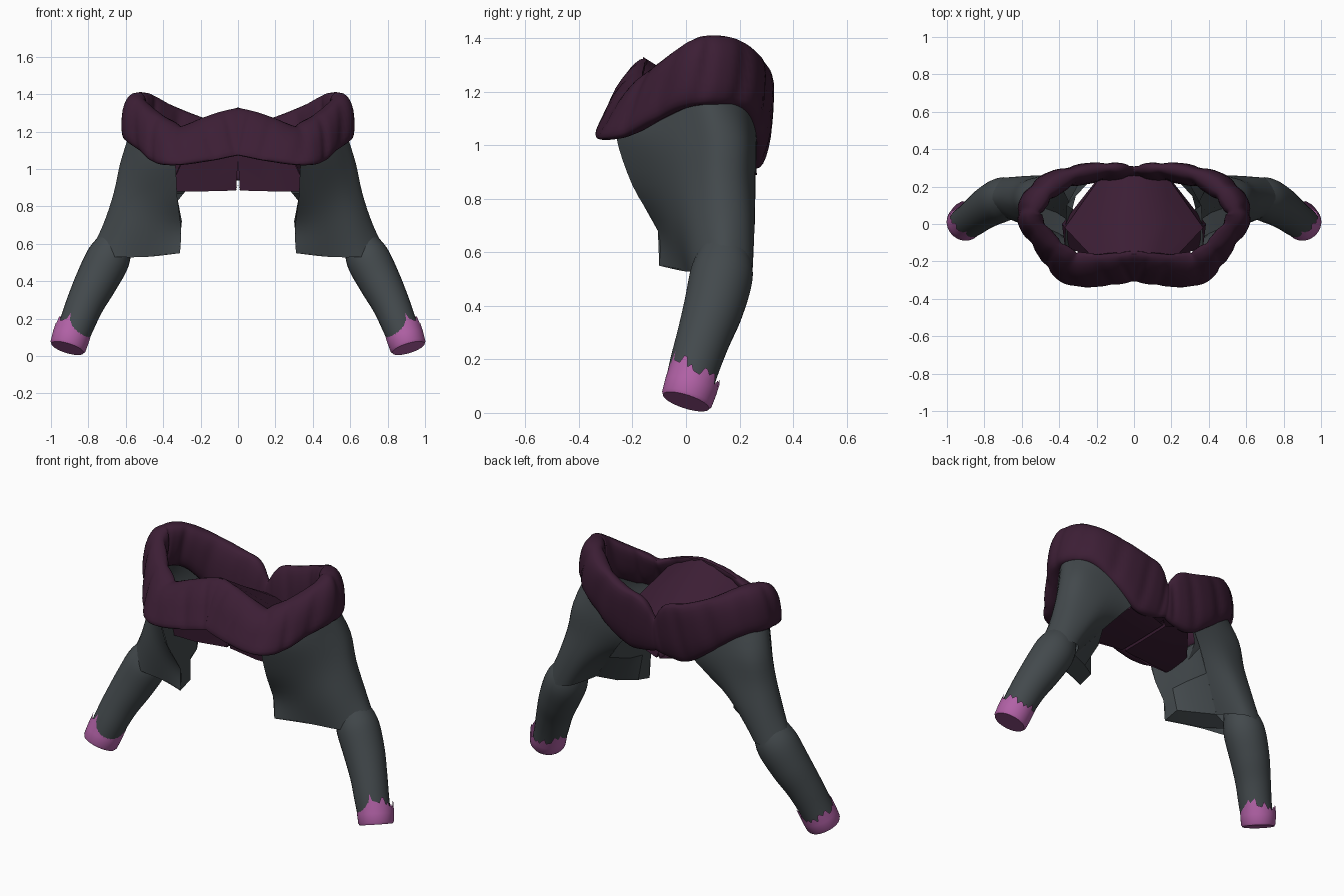
import bpy, bmesh, math, random
from mathutils import Vector

random.seed(4)
cube = bpy.data.objects.get("Cube")
if cube:
    bpy.data.objects.remove(cube)


def material(name, rgb):
    m = bpy.data.materials.new(name)
    m.use_nodes = True
    m.diffuse_color = (*rgb, 1)
    m.node_tree.nodes["Principled BSDF"].inputs["Base Color"].default_value = (*rgb, 1)
    return m


plum = material("plum cloth", (0.045, 0.013, 0.035))
slate = material("slate cloth", (0.056, 0.067, 0.073))
pink = material("pink cuff", (0.44, 0.12, 0.38))


def smooth_path(points, steps):
    """Catmull-Rom through tuples of any length."""
    p = [points[0]] + list(points) + [points[-1]]
    out = []
    for i in range(1, len(p) - 2):
        for s in range(steps):
            t = s / steps
            out.append(tuple(
                0.5 * (2 * b + (c - a) * t + (2 * a - 5 * b + 4 * c - d) * t * t
                       + (3 * b - a - 3 * c + d) * t ** 3)
                for a, b, c, d in zip(p[i - 1], p[i], p[i + 1], p[i + 2])))
    return out + [tuple(points[-1])]


def loft(name, rows, mat, closed=False, caps=(), angle=40):
    """Skin a grid of points, then mirror it across x."""
    bm = bmesh.new()
    grid = [[bm.verts.new(co) for co in row] for row in rows]
    n = len(grid[0])
    for a, b in zip(grid, grid[1:]):
        for j in range(n if closed else n - 1):
            k = (j + 1) % n
            bm.faces.new((a[j], a[k], b[k], b[j]))
    for c in caps:
        bm.faces.new(grid[c])
    bmesh.ops.recalc_face_normals(bm, faces=bm.faces)
    me = bpy.data.meshes.new(name)
    bm.to_mesh(me)
    bm.free()
    me.materials.append(mat)
    ob = bpy.data.objects.new(name, me)
    bpy.context.collection.objects.link(ob)
    mod = ob.modifiers.new("Mirror", "MIRROR")
    mod.merge_threshold = 0.002
    bpy.ops.object.select_all(action="DESELECT")
    ob.select_set(True)
    bpy.context.view_layer.objects.active = ob
    bpy.ops.object.shade_smooth_by_angle(angle=math.radians(angle))


# Puffed collar: x, y, z, half thickness, half height, inward lean of the top
collar = smooth_path([
    (0, .28, 1.04, .025, .1, -.01), (.07, .28, 1.08, .04, .16, -.02),
    (.2, .275, 1.1, .05, .18, -.02), (.35, .25, 1.18, .06, .16, -.005),
    (.48, .185, 1.265, .07, .135, .015), (.55, .09, 1.28, .067, .13, .02),
    (.55, .01, 1.265, .065, .125, .02), (.475, -.1, 1.2, .06, .115, .03),
    (.405, -.18, 1.15, .06, .115, .05), (.32, -.24, 1.125, .055, .105, .07),
    (.17, -.245, 1.16, .045, .12, .07), (.07, -.235, 1.185, .04, .125, .07),
    (0, -.225, 1.2, .035, .125, .07)], 8)
rows = []
last = len(collar) - 1
for i, (x, y, z, w, h, lean) in enumerate(collar):
    a, b = collar[max(i - 1, 0)], collar[min(i + 1, last)]
    t = Vector((b[0] - a[0], b[1] - a[1]))
    if i in (0, last):
        t = Vector((1, 0) if i == 0 else (-1, 0))
    t.normalize()
    out = Vector((-t.y, t.x))
    row = []
    for j in range(24):
        ang = math.tau * j / 24
        c, s = math.cos(ang), math.sin(ang)
        fold = 1 - .2 * abs(math.sin(i * .33 + s * .7)) ** 6
        r = w * fold * math.copysign(abs(c) ** .7, c) - lean * s
        px = 0 if i in (0, last) else max(x + out.x * r, 0)
        row.append((px, y + out.y * r, z + h * math.copysign(abs(s) ** .85, s)))
    rows.append(row)
loft("collar", rows, plum, closed=True, angle=60)

# Tent-shaped inner yoke, ridge to side to underside
loft("inner_yoke", [
    [(0, -.16, 1.33), (0, .05, 1.2), (0, .28, 1.07)],
    [(.12, -.17, 1.28), (.18, .03, 1.15), (.1, .275, 1.06)],
    [(.22, -.18, 1.23), (.37, -.02, 1.02), (.17, .265, 1.04)],
    [(.37, -.12, .88), (.385, 0, .89), (.18, .26, .95)],
    [(.01, -.09, .885), (.01, .05, .885), (.01, .265, .89)],
    [(0, -.08, .93), (0, .05, .93), (0, .26, .93)]], plum, angle=25)
loft("yoke_front", [
    [(0, -.16, 1.33), (.12, -.17, 1.28), (.22, -.18, 1.23)],
    [(0, -.1, 1.06), (.19, -.15, 1.06), (.29, -.15, 1.06)],
    [(.01, -.09, .885), (.2, -.12, .88), (.37, -.12, .88)]], plum)

# Upper sleeve: back edge, around the outside, to the front edge
levels = [
    [(.2, .265, 1.14), (.42, .235, 1.19), (.53, .17, 1.19), (.58, .08, 1.19),
     (.53, -.02, 1.18), (.45, -.12, 1.14), (.36, -.23, 1.08)],
    [(.2, .265, .99), (.42, .26, 1.03), (.58, .22, 1.03), (.63, .12, 1.03),
     (.57, .01, 1.03), (.46, -.13, 1.03), (.335, -.26, 1.03)],
    [(.29, .23, .87), (.47, .26, .87), (.62, .22, .87), (.665, .12, .87),
     (.6, .02, .87), (.47, -.09, .86), (.325, -.2, .85)],
    [(.38, .18, .76), (.53, .255, .72), (.67, .23, .71), (.722, .13, .7),
     (.64, .02, .7), (.47, -.05, .68), (.305, -.105, .68)],
    [(.52, .1, .58), (.61, .235, .55), (.73, .235, .54), (.8, .13, .54),
     (.68, .03, .53), (.49, -.01, .53), (.31, -.1, .55)]]
across = [smooth_path(level, 5) for level in levels]
columns = [smooth_path(col, 4) for col in zip(*across)]
loft("upper_sleeve", columns, slate, angle=50)

# Inner wall of the sleeve, between its front and back edges, and its underside
inner = [[(.37, -.1, 1.0), (.36, .1, .98)], [(.34, -.08, .87), (.33, .08, .87)],
         [(.3, -.02, .72), (.32, .07, .73)], [(.315, 0, .575), (.41, .06, .57)]]
wall = [[level[-1], *mid, level[0]] for level, mid in zip(levels[1:], inner)]
wall.append([(.31, -.1, .555), (.37, -.07, .545), (.49, -.01, .535), (.65, .06, .55)])
loft("sleeve_inner_wall", wall, slate, angle=30)


def ring(center, axis, radius, count=28):
    axis = axis.normalized()
    u = axis.cross(Vector((0, 1, 0))).normalized()
    v = axis.cross(u)
    return [center + radius * (u * math.cos(math.tau * k / count)
                               + v * math.sin(math.tau * k / count)) for k in range(count)]


# Lower sleeve tube
arm = smooth_path([(.64, .14, .64, .08), (.69, .135, .53, .116),
                   (.757, .105, .4, .113), (.817, .065, .28, .101), (.862, .03, .17, .094),
                   (.905, .002, .06, .088)], 5)
rows = []
for i, p in enumerate(arm):
    a, b = arm[max(i - 1, 0)], arm[min(i + 1, len(arm) - 1)]
    rows.append(ring(Vector(p[:3]), Vector(b[:3]) - Vector(a[:3]), p[3]))
loft("lower_sleeve", rows, slate, closed=True)

# Cuff with a ragged rim, longer toward the inner front, and a closed rounded end
axis = Vector((.31, -.32, -1)).normalized()
end = Vector((.912, 0, .042))
rim = []
for p in ring(end - axis * .115, axis, .1, 48):
    side = (p - end + axis * .115).dot(Vector((-.6, -.8, 0)))
    rim.append(p - axis * (.35 * side + random.choice((0, 0, .02, .035))))
rows = [rim] + [ring(end - axis * d, axis, r, 48)
                for d, r in ((.06, .1), (.012, .097), (0, .09))]
loft("cuff", rows, pink, closed=True, caps=(-1,))
